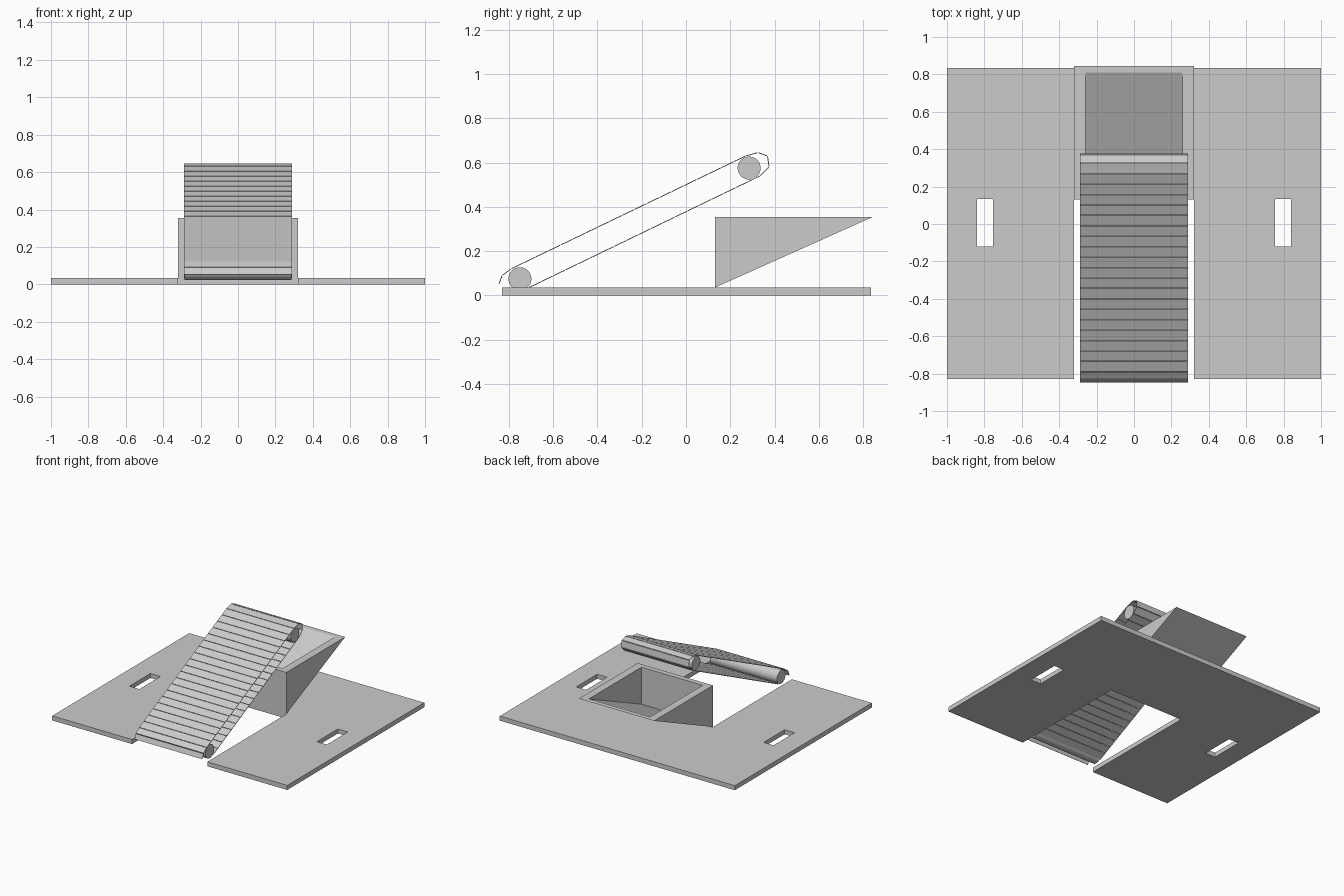
import bpy, bmesh
from math import pi, cos, atan2
from mathutils import Vector, Matrix

if "Cube" in bpy.data.objects:
    bpy.data.objects.remove(bpy.data.objects["Cube"])

grey = bpy.data.materials.new("plain grey")
grey.use_nodes = True
grey.diffuse_color = (0.6, 0.6, 0.6, 1)
grey.node_tree.nodes["Principled BSDF"].inputs["Base Color"].default_value = (0.6, 0.6, 0.6, 1)


def make_object(name, bm):
    bmesh.ops.recalc_face_normals(bm, faces=bm.faces)
    mesh = bpy.data.meshes.new(name)
    bm.to_mesh(mesh)
    bm.free()
    mesh.materials.append(grey)
    obj = bpy.data.objects.new(name, mesh)
    bpy.context.collection.objects.link(obj)
    return obj


def prism(name, outline, axis, low, high):
    """Extrude a 2D outline along axis 0 (outline is y, z) or axis 2 (outline is x, y)."""
    bm = bmesh.new()
    place = (lambda a, b: (low, a, b)) if axis == 0 else (lambda a, b: (a, b, low))
    face = bm.faces.new([bm.verts.new(place(a, b)) for a, b in outline])
    new = bmesh.ops.extrude_face_region(bm, geom=[face])["geom"]
    shift = Vector((0, 0, 0))
    shift[axis] = high - low
    bmesh.ops.translate(bm, vec=shift, verts=[v for v in new if isinstance(v, bmesh.types.BMVert)])
    return make_object(name, bm)


def cut(obj, cutter):
    cutter.hide_render = True
    cutter.hide_viewport = True
    mod = obj.modifiers.new("cut", "BOOLEAN")
    mod.object = cutter
    mod.solver = "EXACT"


# Base plate with a front notch and two handle slots
base = prism("base_plate", [(-1, -.83), (-.32, -.83), (-.32, .13), (.32, .13), (.32, -.83),
                            (1, -.83), (1, .835), (-1, .835)], 2, 0, .035)
for side, label in ((-1, "right"), (1, "left")):
    x0, x1 = side * .755, side * .84
    cut(base, prism(label + "_slot_cutter",
                    [(x0, -.12), (x1, -.12), (x1, .135), (x0, .135)], 2, -.1, .1))

# Open wedge bin
wedge = prism("wedge_bin", [(.13, .035), (.845, .355), (.13, .355)], 0, -.32, .32)
cut(wedge, prism("bin_cavity_cutter", [(.17, .07), (.81, .355), (.81, .4), (.17, .4)], 0, -.26, .26))

# Two rollers
low_axle, high_axle = Vector((0, -.75, .075)), Vector((0, .285, .575))
for name, centre in (("lower_roller", low_axle), ("upper_roller", high_axle)):
    bm = bmesh.new()
    bmesh.ops.create_cone(bm, cap_ends=True, segments=32, radius1=.052, radius2=.052, depth=.57,
                          matrix=Matrix.Translation(centre) @ Matrix.Rotation(pi / 2, 4, "Y"))
    make_object(name, bm)
    bpy.context.view_layer.objects.active = bpy.data.objects[name]
    bpy.data.objects[name].select_set(True)
    bpy.ops.object.shade_smooth_by_angle()
    bpy.data.objects[name].select_set(False)


# Belt made of thin slats
def run(a, b, count):
    a, b = Vector(a), Vector(b)
    return [a.lerp(b, i / count) for i in range(count)]


path = (run((-.71, .035), (.335, .54), 19) + [Vector(p) for p in
        ((.335, .54), (.375, .58), (.368, .63), (.325, .645))] +
        run((.27, .63), (-.79, .12), 19) +
        [Vector(p) for p in ((-.79, .12), (-.83, .09), (-.845, .05))])
bm = bmesh.new()
for a, b in zip(path, path[1:]):
    d = b - a
    middle = (a + b) / 2
    matrix = (Matrix.Translation((0, middle.x, middle.y)) @ Matrix.Rotation(atan2(d.y, d.x), 4, "X")
              @ Matrix.Diagonal((.575, d.length - .003, .004, 1)))
    bmesh.ops.create_cube(bm, size=1, matrix=matrix)
make_object("belt_slats", bm)
